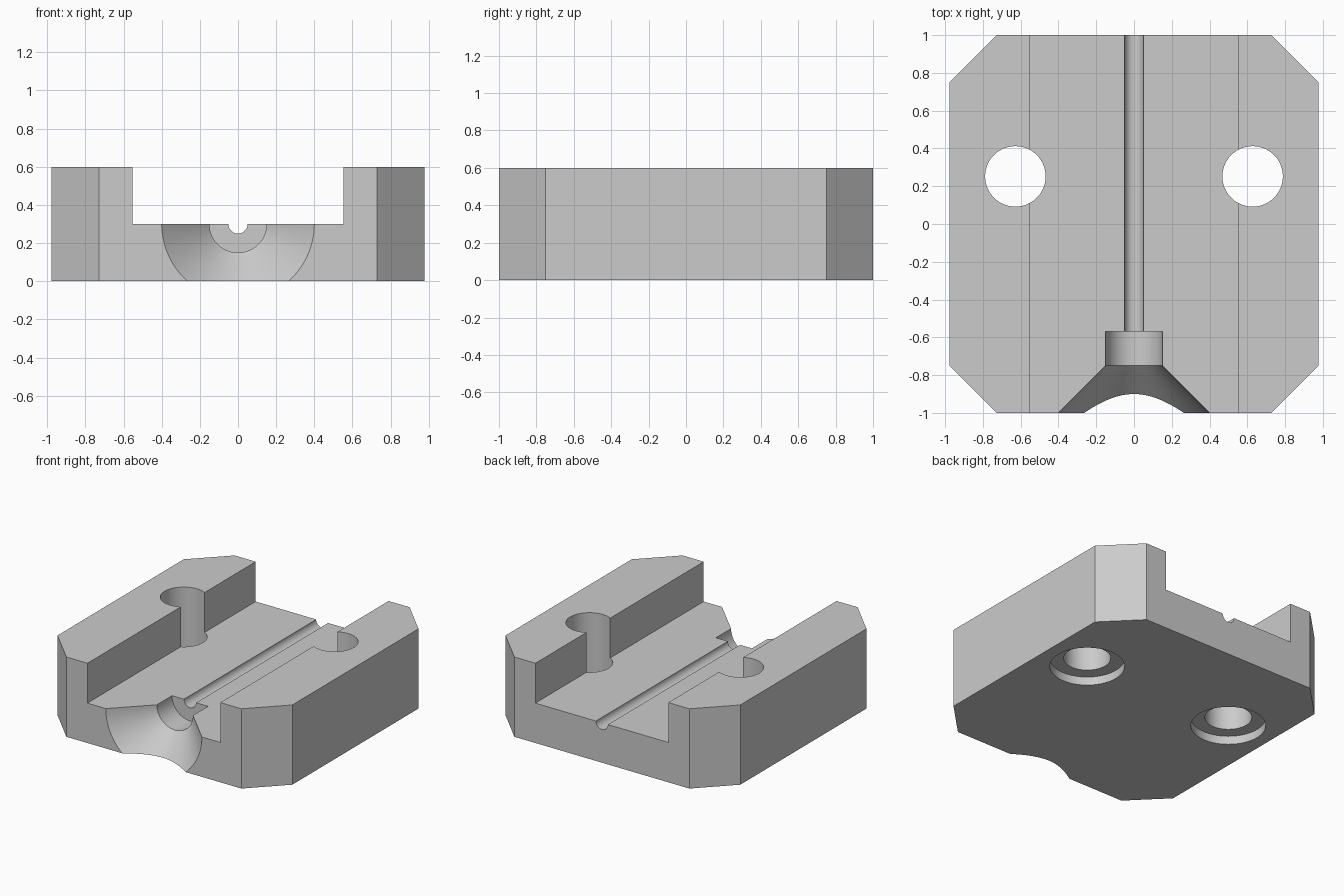
import bpy, bmesh, math
from mathutils import Matrix

if "Cube" in bpy.data.objects:
    bpy.data.objects.remove(bpy.data.objects["Cube"], do_unlink=True)

grey = bpy.data.materials.new("plain grey")
grey.use_nodes = True
colour = (0.6, 0.6, 0.6, 1)
grey.diffuse_color = colour
grey.node_tree.nodes["Principled BSDF"].inputs["Base Color"].default_value = colour


def make_object(name, bm):
    bmesh.ops.recalc_face_normals(bm, faces=bm.faces)
    mesh = bpy.data.meshes.new(name)
    bm.to_mesh(mesh)
    bm.free()
    mesh.materials.append(grey)
    obj = bpy.data.objects.new(name, mesh)
    bpy.context.collection.objects.link(obj)
    return obj


def prism(name, outline, z0, z1):
    """Extrude a flat outline upwards."""
    bm = bmesh.new()
    face = bm.faces.new([bm.verts.new((x, y, z0)) for x, y in outline])
    top = bmesh.ops.extrude_face_region(bm, geom=[face])["geom"]
    verts = [v for v in top if isinstance(v, bmesh.types.BMVert)]
    bmesh.ops.translate(bm, verts=verts, vec=(0, 0, z1 - z0))
    return make_object(name, bm)


def turned(name, profile, matrix, sides=96):
    """Revolve (radius, height) points about z into a closed solid."""
    bm = bmesh.new()
    rings = []
    for r, h in profile:
        angles = [math.tau * (i + 0.5) / sides for i in range(sides)]
        rings.append([bm.verts.new((r * math.cos(a), r * math.sin(a), h)) for a in angles])
    for low, high in zip(rings, rings[1:]):
        for i in range(sides):
            j = (i + 1) % sides
            bm.faces.new((low[i], low[j], high[j], high[i]))
    bm.faces.new(rings[0])
    bm.faces.new(rings[-1])
    bm.transform(matrix)
    return make_object(name, bm)


# Block with chamfered corners
quarter = [(0.977, 0.75), (0.728, 1)]
outline = (quarter + [(-x, y) for x, y in reversed(quarter)]
           + [(-x, -y) for x, y in quarter] + [(x, -y) for x, y in reversed(quarter)])
block = prism("block", outline, 0, 0.6)

# Wide channel along the top
w = 0.553
cutters = [prism("channel_cutter", [(-w, -1.2), (w, -1.2), (w, 1.2), (-w, 1.2)], 0.3, 0.9)]

# Funnel, pocket and thin groove share one axis along y
funnel = [(0.5, -1.1), (0.15, -0.75), (0.15, -0.57), (0.05, -0.57), (0.05, 1.1)]
along_y = Matrix.Translation((0, 0, 0.3)) @ Matrix.Rotation(-math.pi / 2, 4, "X")
cutters.append(turned("funnel_cutter", funnel, along_y))

# Bolt holes, counterbored from below
bolt = [(0.255, -0.1), (0.255, 0.063), (0.16, 0.063), (0.16, 0.8)]
for side, name in ((1, "left"), (-1, "right")):
    place = Matrix.Translation((side * 0.628, 0.252, 0))
    cutters.append(turned(name + "_bolt_cutter", bolt, place))

for cutter in cutters:
    cutter.hide_render = True
    cutter.hide_viewport = True
    cut = block.modifiers.new(cutter.name, "BOOLEAN")
    cut.operation = "DIFFERENCE"
    cut.solver = "EXACT"
    cut.object = cutter

# Apply the cuts, then remove the helpers
bpy.context.view_layer.objects.active = block
block.select_set(True)
for cut in list(block.modifiers):
    bpy.ops.object.modifier_apply(modifier=cut.name)
for cutter in cutters:
    bpy.data.objects.remove(cutter, do_unlink=True)

bpy.ops.object.shade_smooth_by_angle(angle=math.radians(25))
